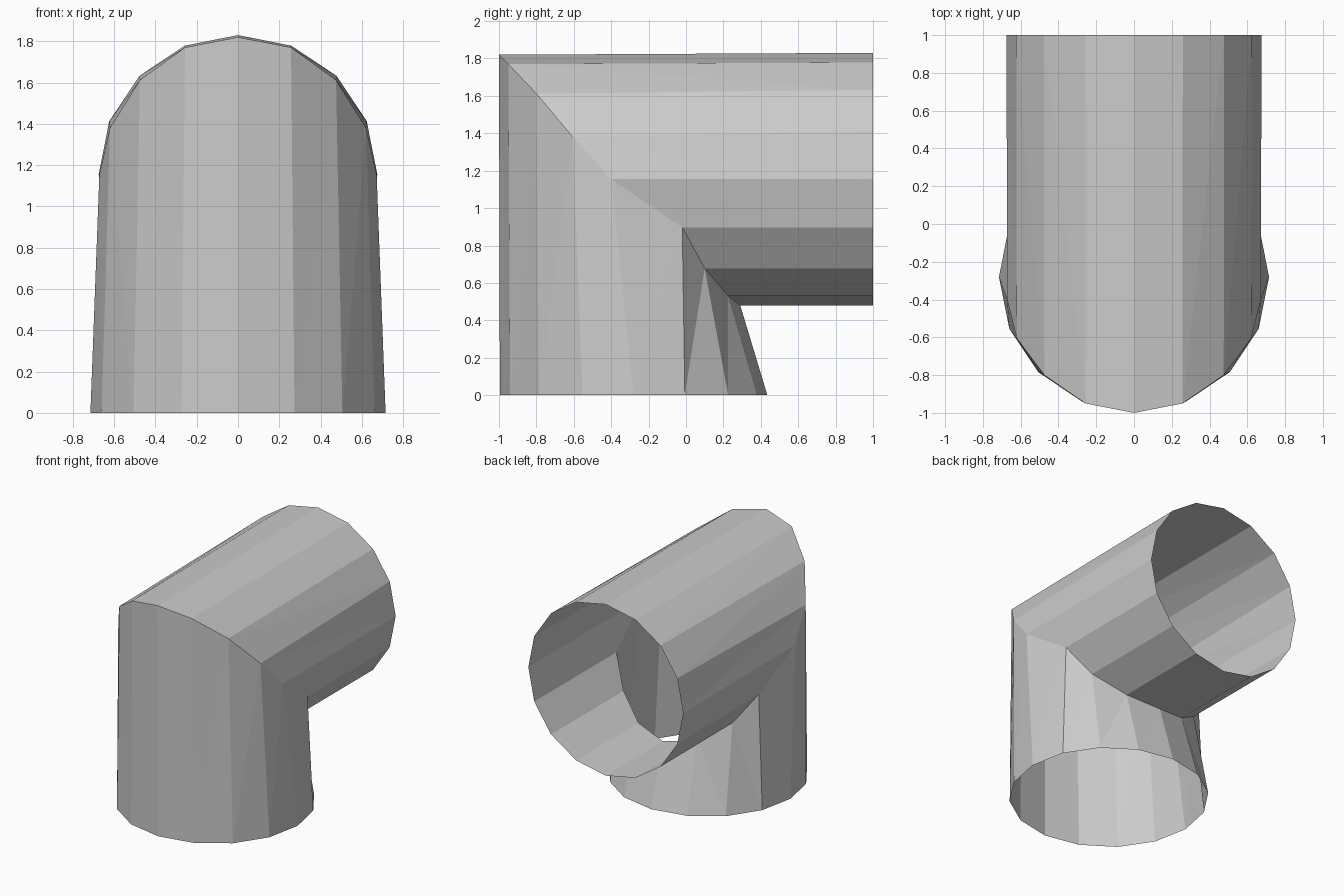
import bpy, bmesh, math

if "Cube" in bpy.data.objects:
    bpy.data.objects.remove(bpy.data.objects["Cube"])

SIDES = 16

grey = bpy.data.materials.new("plain grey")
grey.diffuse_color = (0.6, 0.6, 0.6, 1)
grey.use_nodes = True
grey.node_tree.nodes["Principled BSDF"].inputs["Base Color"].default_value = grey.diffuse_color


def circle(k, radius):
    a = 2 * math.pi * k / SIDES
    return radius * math.sin(a), radius * math.cos(a)


# Mitre seam from the top front down to the inner corner: (y, z) for one half
SEAM = [(-1.0, 1.82), (-0.95, 1.77), (-0.80, 1.612), (-0.605, 1.38), (-0.40, 1.155),
        (-0.02, 0.897), (0.10, 0.678), (0.225, 0.531), (0.29, 0.48)]

foot, seam, mouth = [], [], []
for k in range(SIDES):
    x, c = circle(k, 0.715)
    foot.append((x, -0.28 - c, 0))
    x, c = circle(k, 0.675)
    mouth.append((x, 1, 1.155 + c))
    y, z = SEAM[min(k, SIDES - k)]
    seam.append((x * 0.995, y, z))

# Open elbow pipe: upright leg and horizontal leg share the seam
bm = bmesh.new()
rings = [[bm.verts.new(p) for p in ring] for ring in (foot, seam, mouth)]
for lower, upper in zip(rings, rings[1:]):
    for k in range(SIDES):
        n = (k + 1) % SIDES
        a, b, c, d = lower[k], lower[n], upper[n], upper[k]
        # Split each quad the same way on both mirrored halves
        if k < SIDES // 2:
            bm.faces.new((a, b, c))
            bm.faces.new((a, c, d))
        else:
            bm.faces.new((a, b, d))
            bm.faces.new((b, c, d))

mesh = bpy.data.meshes.new("elbow_pipe")
bm.to_mesh(mesh)
bm.free()
mesh.materials.append(grey)
bpy.context.collection.objects.link(bpy.data.objects.new("elbow_pipe", mesh))
